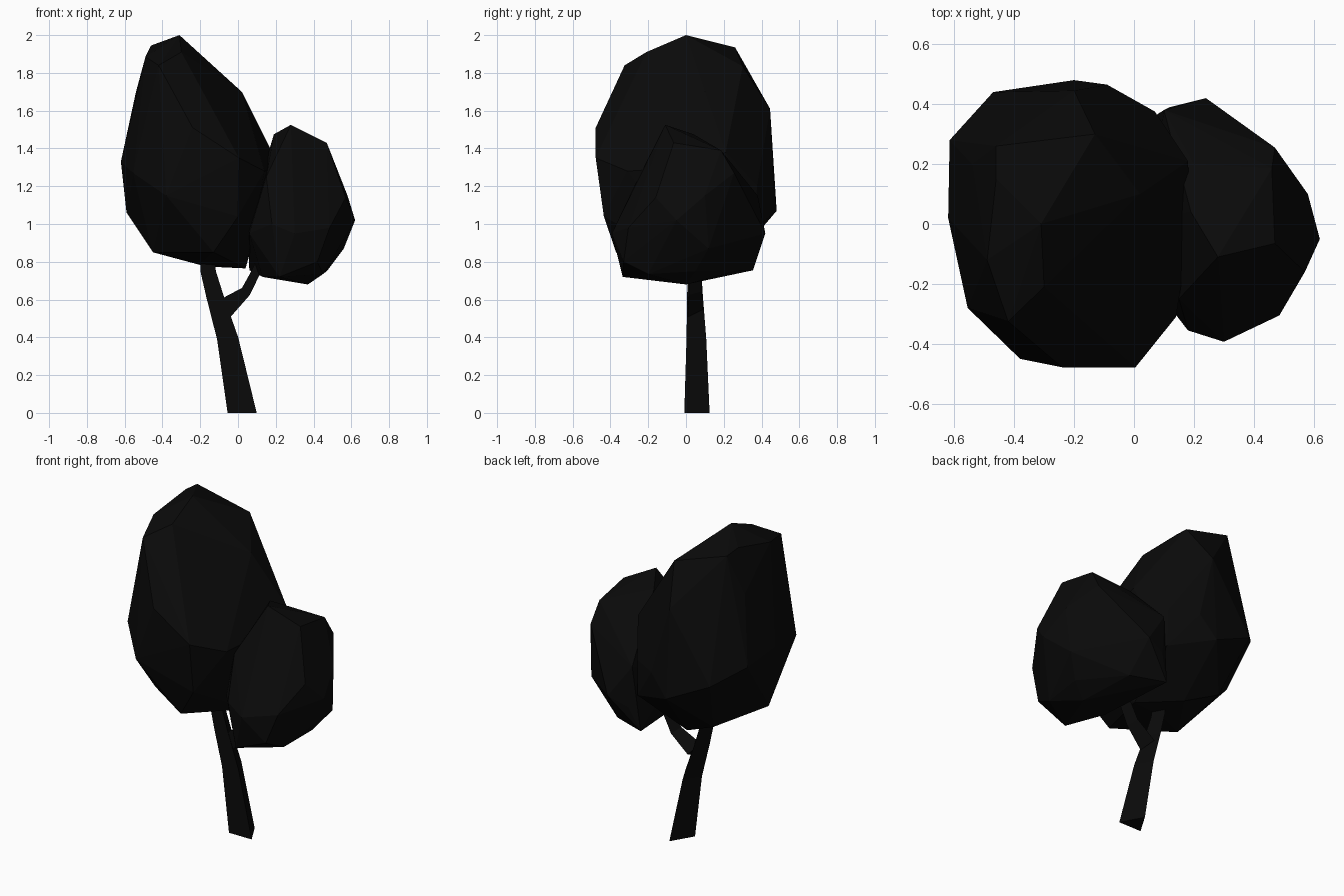
import bpy, bmesh, math

# near-black material shared by all parts
dark = bpy.data.materials.new("dark")
dark.diffuse_color = (0.003, 0.003, 0.003, 1)


def finish(name, bm):
    bmesh.ops.recalc_face_normals(bm, faces=bm.faces)
    me = bpy.data.meshes.new(name)
    bm.to_mesh(me)
    bm.free()
    me.materials.append(dark)
    ob = bpy.data.objects.new(name, me)
    bpy.context.collection.objects.link(ob)


def crown(name, *levels):
    """Faceted convex hull around a few corner points."""
    bm = bmesh.new()
    for level in levels:
        for p in level:
            bm.verts.new(p)
    res = bmesh.ops.convex_hull(bm, input=bm.verts[:])
    junk = {g for g in res["geom_interior"] + res["geom_unused"]
            if isinstance(g, bmesh.types.BMVert)}
    bmesh.ops.delete(bm, geom=list(junk), context='VERTS')
    finish(name, bm)


def limb(name, rings):
    """Tapered three-sided tube; ring = x, y, z, half width, half depth, tilt."""
    profile = [(-1, -1), (1, -1), (0.05, 1)]
    bm = bmesh.new()
    loops = []
    for x, y, z, rx, ry, tilt in rings:
        c, s = math.cos(math.radians(tilt)), math.sin(math.radians(tilt))
        loops.append([bm.verts.new((x + u * rx * c, y + v * ry, z - u * rx * s))
                      for u, v in profile])
    for a, b in zip(loops, loops[1:]):
        for i in range(3):
            j = (i + 1) % 3
            bm.faces.new((a[i], a[j], b[j], b[i]))
    bm.faces.new(loops[0])
    bm.faces.new(loops[-1])
    finish(name, bm)


# trunk leaning left, and the side branch that forks to the right
limb("trunk", [(0.022, 0.058, 0, 0.077, 0.067, 0),
               (-0.055, 0.055, 0.395, 0.056, 0.052, -6),
               (-0.12, 0.048, 0.61, 0.047, 0.042, 0),
               (-0.158, 0.045, 0.75, 0.041, 0.036, 0),
               (-0.17, 0.045, 0.95, 0.03, 0.03, 0)])
limb("branch", [(-0.075, 0.05, 0.55, 0.055, 0.04, 50),
                (0.042, 0.05, 0.643, 0.028, 0.034, 42),
                (0.092, 0.05, 0.74, 0.024, 0.032, 22),
                (0.17, 0.04, 0.92, 0.02, 0.025, 22)])

# large crown: top, shoulders, waist, underside
crown("large_crown",
      [(-0.31, 0, 2), (-0.46, 0.15, 1.945), (-0.46, 0.26, 1.935),
       (-0.3, -0.21, 1.91), (-0.49, -0.12, 1.885), (-0.42, -0.325, 1.84),
       (-0.13, 0.3, 1.835), (0.02, 0.1, 1.7)],
      [(-0.2, 0.445, 1.61), (-0.54, 0.2, 1.7), (-0.24, -0.478, 1.51),
       (0.005, -0.478, 1.35), (0.18, 0.21, 1.38), (-0.62, 0.02, 1.33)],
      [(0.19, 0, 1.3), (0.14, -0.31, 1.28), (-0.555, -0.28, 1.27),
       (-0.615, 0.28, 1.3), (-0.47, 0.44, 1.2), (-0.38, -0.45, 1.15),
       (-0.2, 0.48, 1.07), (-0.09, 0.465, 1.2), (0.07, 0.375, 1.2)],
      [(-0.59, 0.1, 1.06), (0, -0.435, 1.04), (0.07, 0.37, 0.98),
       (-0.13, -0.37, 0.85), (-0.45, -0.16, 0.85), (-0.38, 0.28, 0.87),
       (-0.17, 0.23, 0.775), (-0.2, 0, 0.79), (0.04, 0.05, 0.765)])

# small crown: top, waist, underside
crown("small_crown",
      [(0.28, -0.11, 1.525), (0.19, 0.04, 1.475), (0.47, -0.065, 1.43),
       (0.46, 0.185, 1.39), (0.2, 0.2, 1.36), (0.47, 0.255, 1.27),
       (0.15, -0.25, 1.25)],
      [(0.1, 0.38, 1.15), (0.58, 0.1, 1.15), (0.57, -0.16, 1.14),
       (0.62, -0.05, 1.02), (0.05, 0.02, 1), (0.18, -0.355, 1),
       (0.485, -0.305, 0.98), (0.3, -0.393, 0.95), (0.24, 0.42, 0.95)],
      [(0.06, -0.2, 0.95), (0.12, 0.39, 0.9), (0.56, 0.12, 0.87),
       (0.42, -0.33, 0.8), (0.27, 0.28, 0.755), (0.06, 0.355, 0.755),
       (0.47, 0.05, 0.75), (0.45, -0.2, 0.735), (0.22, -0.335, 0.72),
       (0.13, -0.1, 0.72), (0.37, 0, 0.68)])
